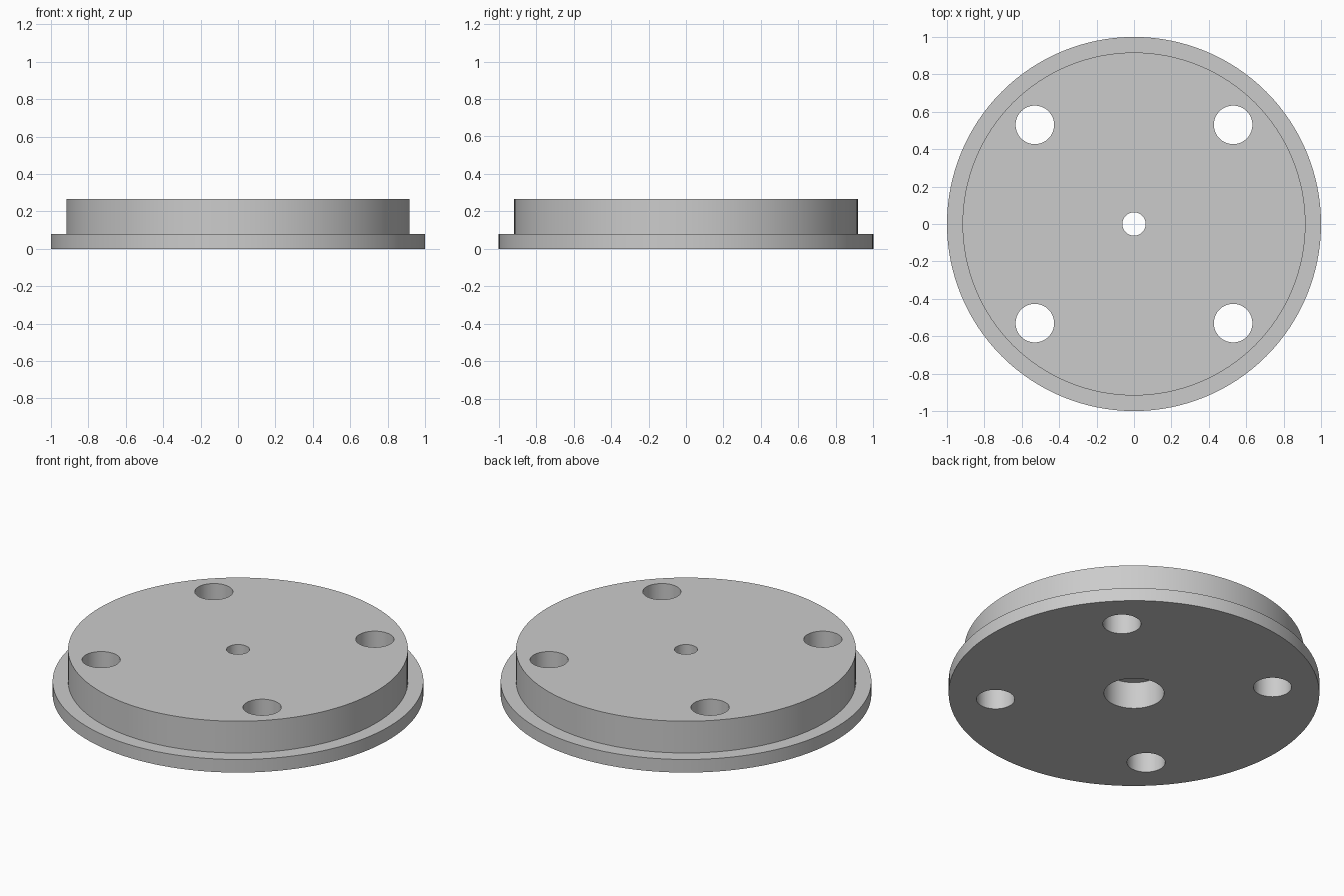
import bpy, bmesh, math
from mathutils import Matrix

if "Cube" in bpy.data.objects:
    bpy.data.objects.remove(bpy.data.objects["Cube"])

SEGMENTS = 128
HEIGHT = 0.267

grey = bpy.data.materials.new("plain grey")
grey.diffuse_color = (0.6, 0.6, 0.6, 1)
grey.use_nodes = True
grey.node_tree.nodes["Principled BSDF"].inputs["Base Color"].default_value = grey.diffuse_color


def add_object(name, bm):
    bmesh.ops.recalc_face_normals(bm, faces=bm.faces)
    mesh = bpy.data.meshes.new(name)
    bm.to_mesh(mesh)
    bm.free()
    obj = bpy.data.objects.new(name, mesh)
    bpy.context.collection.objects.link(obj)
    mesh.materials.append(grey)
    return obj


# Flanged disc: (radius, z) section with a centre bore and a wide recess below
section = [(0.162, 0), (1, 0), (1, 0.078), (0.917, 0.078), (0.917, HEIGHT),
           (0.062, HEIGHT), (0.062, 0.16), (0.162, 0.16)]
bm = bmesh.new()
verts = [bm.verts.new((r, 0, z)) for r, z in section]
edges = [bm.edges.new((verts[i], verts[(i + 1) % len(verts)])) for i in range(len(verts))]
bmesh.ops.spin(bm, geom=verts + edges, cent=(0, 0, 0), axis=(0, 0, 1),
               angle=math.tau, steps=SEGMENTS, use_merge=True)
bmesh.ops.remove_doubles(bm, verts=bm.verts, dist=1e-5)
disc = add_object("flanged_disc", bm)

# Four bolt holes through the disc
bm = bmesh.new()
for x in (-0.53, 0.53):
    for y in (-0.53, 0.53):
        bmesh.ops.create_cone(bm, cap_ends=True, segments=64, radius1=0.103,
                              radius2=0.103, depth=1,
                              matrix=Matrix.Translation((x, y, HEIGHT / 2)))
cutter = add_object("bolt_hole_cutter", bm)

cut = disc.modifiers.new("bolt holes", 'BOOLEAN')
cut.object = cutter
cut.operation = 'DIFFERENCE'
cut.solver = 'EXACT'

bpy.context.view_layer.objects.active = disc
disc.select_set(True)
bpy.ops.object.modifier_apply(modifier=cut.name)
bpy.data.objects.remove(cutter)

# Smooth round walls, crisp rims
bpy.ops.object.shade_smooth_by_angle(angle=math.radians(30))
